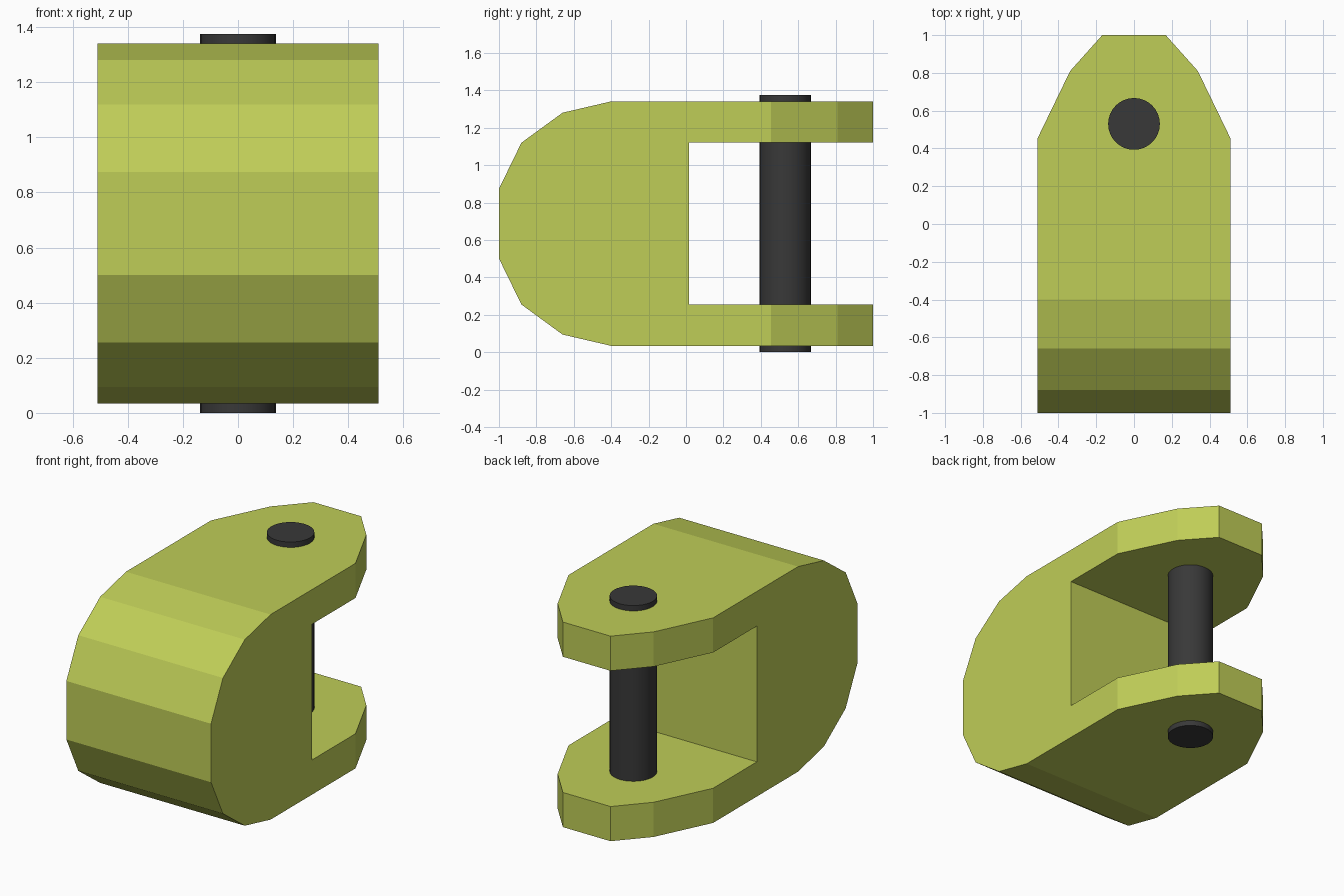
import bpy, bmesh
from mathutils import Vector

if "Cube" in bpy.data.objects:
    bpy.data.objects.remove(bpy.data.objects["Cube"])

HALF_W = 0.51


def material(name, rgb):
    mat = bpy.data.materials.new(name)
    mat.diffuse_color = (*rgb, 1)
    mat.use_nodes = True
    mat.node_tree.nodes["Principled BSDF"].inputs["Base Color"].default_value = mat.diffuse_color
    return mat


# Clevis body: side profile (y, z) extruded across x, arms cut short at the taper
MID, TAPER_Y = 0.6875, 0.455
upper = [(-1, 0.1865), (-0.88, 0.4325), (-0.66, 0.593), (-0.4, 0.6535),
         (TAPER_Y, 0.6535), (TAPER_Y, 0.4325), (0.015, 0.4325)]
profile = [(y, MID + h) for y, h in upper] + [(y, MID - h) for y, h in reversed(upper)]

bm = bmesh.new()
side = bm.faces.new([bm.verts.new((-HALF_W, y, z)) for y, z in profile])
ext = bmesh.ops.extrude_face_region(bm, geom=[side], use_keep_orig=True)
bmesh.ops.translate(bm, vec=(2 * HALF_W, 0, 0),
                    verts=[g for g in ext["geom"] if isinstance(g, bmesh.types.BMVert)])
bm.normal_update()

# Arm tips: extrude each arm end in two narrowing steps
tips = [f for f in bm.faces if all(abs(v.co.y - TAPER_Y) < 1e-4 for v in f.verts)]
for tip in tips:
    face = tip
    for y, half in [(0.81, 0.338), (1.0, 0.168)]:
        face = bmesh.ops.extrude_discrete_faces(bm, faces=[face])["faces"][0]
        for v in face.verts:
            v.co = Vector((half if v.co.x > 0 else -half, y, v.co.z))

bmesh.ops.recalc_face_normals(bm, faces=bm.faces)
mesh = bpy.data.meshes.new("clevis_body")
bm.to_mesh(mesh)
bm.free()
body = bpy.data.objects.new("clevis_body", mesh)
bpy.context.collection.objects.link(body)
mesh.materials.append(material("yellow_green", (0.52, 0.61, 0.095)))

# Cross pin through both arms
bpy.ops.mesh.primitive_cylinder_add(vertices=32, radius=0.137, depth=1.375,
                                    location=(0, 0.53, MID))
pin = bpy.context.object
pin.name = "cross_pin"
pin.data.materials.append(material("dark_steel", (0.04, 0.04, 0.04)))
bpy.ops.object.shade_smooth_by_angle()
